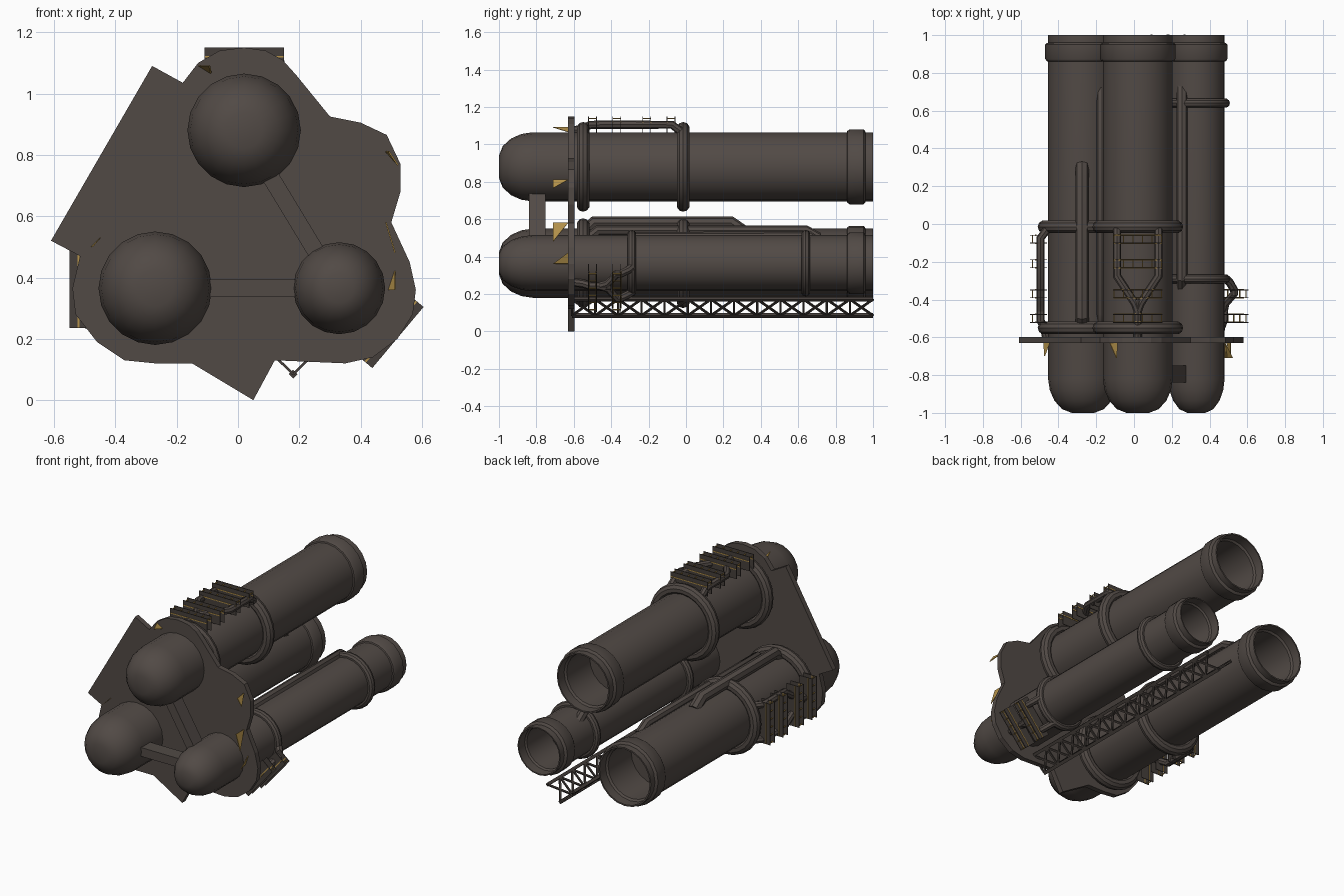
import bpy, bmesh, math
from mathutils import Vector

if "Cube" in bpy.data.objects:
    bpy.data.objects.remove(bpy.data.objects["Cube"])


def material(name, rgb):
    m = bpy.data.materials.new(name)
    m.diffuse_color = (*rgb, 1)
    m.use_nodes = True
    m.node_tree.nodes["Principled BSDF"].inputs["Base Color"].default_value = m.diffuse_color
    return m


HULL = material("dark brown metal", (0.083, 0.068, 0.060))
DARK = material("darker frame metal", (0.060, 0.049, 0.043))
OCHRE = material("ochre paint", (0.46, 0.29, 0.07))


def finish(name, bm, mat, smooth=False):
    bmesh.ops.recalc_face_normals(bm, faces=bm.faces)
    me = bpy.data.meshes.new(name)
    bm.to_mesh(me)
    bm.free()
    ob = bpy.data.objects.new(name, me)
    bpy.context.collection.objects.link(ob)
    me.materials.append(mat)
    if smooth:
        shade(ob)
    return ob


def shade(ob):
    bpy.ops.object.select_all(action='DESELECT')
    ob.select_set(True)
    bpy.context.view_layer.objects.active = ob
    bpy.ops.object.shade_smooth_by_angle(angle=math.radians(35))


def lathe(name, cx, cz, profile, mat, n=20, closed=False):
    """Revolve (radius, y) points about an axis along y."""
    bm = bmesh.new()
    rings = [[bm.verts.new((cx + r * math.sin(2 * math.pi * i / n), y,
                            cz + r * math.cos(2 * math.pi * i / n)))
              for i in range(n)] for r, y in profile]
    pairs = list(zip(rings, rings[1:]))
    if closed:
        pairs.append((rings[-1], rings[0]))
    else:
        bm.faces.new(rings[0])
        bm.faces.new(rings[-1])
    for a, b in pairs:
        for i in range(n):
            j = (i + 1) % n
            bm.faces.new((a[i], a[j], b[j], b[i]))
    return finish(name, bm, mat, True)


def hoop(name, cx, cz, y, major, minor):
    prof = [(major + minor * math.cos(k * math.pi / 5), y + minor * math.sin(k * math.pi / 5))
            for k in range(10)]
    return lathe(name, cx, cz, prof, HULL, 24, True)


def pipe(name, pts, radius):
    cu = bpy.data.curves.new(name, 'CURVE')
    cu.dimensions = '3D'
    cu.bevel_depth = radius
    cu.bevel_resolution = 2
    cu.use_fill_caps = True
    sp = cu.splines.new('POLY')
    sp.points.add(len(pts) - 1)
    for p, c in zip(sp.points, pts):
        p.co = (*c, 1)
    ob = bpy.data.objects.new(name, cu)
    bpy.context.collection.objects.link(ob)
    ob.data.materials.append(HULL)
    bpy.ops.object.select_all(action='DESELECT')
    ob.select_set(True)
    bpy.context.view_layer.objects.active = ob
    bpy.ops.object.convert(target='MESH')
    shade(bpy.context.view_layer.objects.active)


def beam(bm, a, b, w, h, side=Vector((0, 1, 0))):
    """Box bar from a to b; w is its size along the side direction."""
    a, b = Vector(a), Vector(b)
    d = (b - a).normalized()
    s = (side - d * side.dot(d)).normalized()
    t = d.cross(s)
    vs = [bm.verts.new(p + s * w / 2 * i + t * h / 2 * j)
          for p in (a, b) for i, j in ((-1, -1), (1, -1), (1, 1), (-1, 1))]
    for f in ((0, 1, 2, 3), (4, 5, 6, 7), (0, 1, 5, 4), (1, 2, 6, 5), (2, 3, 7, 6), (3, 0, 4, 7)):
        bm.faces.new([vs[i] for i in f])


def prism(name, poly, offset, mat):
    bm = bmesh.new()
    f = bm.faces.new([bm.verts.new(p) for p in poly])
    ext = bmesh.ops.extrude_face_region(bm, geom=[f], use_keep_orig=True)
    bmesh.ops.translate(bm, vec=offset, verts=[v for v in ext['geom'] if isinstance(v, bmesh.types.BMVert)])
    return finish(name, bm, mat)


# name, centre x, centre z, radius, service side angle, rail radius, hoops, tube, rail positions
TANKS = [
    ("upper", 0.02, 0.88, 0.185, 90, 0.270, (-0.55, -0.015), 0.035, (-0.08, -0.21, -0.37, -0.50)),
    ("left", -0.27, 0.365, 0.185, 180, 0.280, (-0.55, -0.015), 0.035, (-0.08, -0.21, -0.37, -0.50)),
    ("right", 0.33, 0.365, 0.150, -40, 0.250, (-0.29, 0.64), 0.025, (-0.37, -0.50)),
]
for name, cx, cz, R, ang, rr, hoops, tube, rails in TANKS:
    # domed tank with an open, stepped rear end
    lathe(name + "_tank", cx, cz, [
        (0.32 * R, -1.0), (0.6 * R, -0.98), (0.82 * R, -0.935), (0.95 * R, -0.88), (R, -0.82),
        (R, 0.86), (R + 0.008, 0.863), (R + 0.015, 0.875), (R + 0.015, 0.95), (R + 0.008, 0.957),
        (R, 0.96), (R, 1.0), (R * 0.95, 1.0), (R * 0.95, 0.94), (R * 0.89, 0.93), (R * 0.89, 0.70)], HULL)
    for k, y in enumerate(hoops):
        hoop(f"{name}_hoop_{k}", cx, cz, y, R + (0.02 if R > 0.16 else 0.003), tube)

    out = Vector((math.cos(math.radians(ang)), 0, math.sin(math.radians(ang))))
    lat = Vector((-out.z, 0, out.x))

    def P(u, y, r):
        return Vector((cx, y, cz)) + out * r + lat * u

    # forked feed pipes on the service side
    y0 = -0.015 if R > 0.16 else -0.29
    length = 0.20 if R > 0.16 else 0.02
    top = R + 0.04
    pr = 0.022
    w = 0.11 if R > 0.16 else 0.085
    for s in (-1, 1):
        pipe(f"{name}_feed_pipe", [P(s * w, y0, R * 0.9), P(s * w, y0 - 0.02, R + 0.01),
                                   P(s * w, y0 - 0.06, top), P(s * w, y0 - 0.06 - length, top),
                                   P(s * 0.015, -0.42, top), P(0, -0.46, top)], pr)
    pipe(name + "_feed_stem", [P(0, -0.40, top), P(0, -0.51, top), P(0, -0.55, top - 0.02), P(0, -0.60, R + 0.01)], pr)

    # paired railing panels with ochre rungs
    dark, ochre = bmesh.new(), bmesh.new()
    for y in rails:
        for e in (-0.021, 0.021):
            beam(dark, P(-0.13, y + e, rr - 0.045), P(0.13, y + e, rr - 0.045), 0.004, 0.09)
            beam(ochre, P(-0.128, y + e, rr - 0.03), P(0.128, y + e, rr - 0.03), 0.008, 0.006)
        for k in range(6):
            u = -0.125 + 0.05 * k
            beam(ochre, P(u, y - 0.021, rr - 0.012), P(u, y + 0.021, rr - 0.012), 0.005, 0.005, out)
    finish(name + "_railing_panels", dark, DARK)
    finish(name + "_railing_rungs", ochre, OCHRE)

# cross plate
outline = [(-0.28, 1.09), (-0.18, 1.035), (-0.13, 1.10), (-0.06, 1.14), (0.02, 1.15), (0.09, 1.14),
           (0.145, 1.11), (0.19, 1.06), (0.30, 0.925), (0.40, 0.905), (0.485, 0.865), (0.53, 0.77),
           (0.53, 0.68), (0.50, 0.58), (0.56, 0.45), (0.58, 0.36), (0.57, 0.28), (0.52, 0.20),
           (0.44, 0.14), (0.35, 0.12), (0.12, 0.13), (0.05, 0.0), (-0.15, 0.12), (-0.27, 0.12),
           (-0.37, 0.13), (-0.46, 0.19), (-0.53, 0.28), (-0.54, 0.365), (-0.515, 0.47), (-0.61, 0.52)]
prism("cross_plate", [(x, -0.63, z) for x, z in outline], (0, 0.033, 0), HULL)

# struts joining the domes
for name, a, b in (("lower_strut", (-0.12, -0.795, 0.365), (0.22, -0.795, 0.365)),
                   ("diagonal_strut", (0.09, -0.795, 0.755), (0.275, -0.795, 0.45))):
    bm = bmesh.new()
    beam(bm, a, b, 0.09, 0.056)
    finish(name, bm, HULL)

# long conduits with tapered ends
for name, x, z, ya, yb, r, dz in (("left_top_conduit", -0.275, 0.58, -0.52, 0.24, 0.036, -0.05),
                                  ("left_side_conduit", -0.17, 0.54, -0.50, 0.64, 0.028, -0.04),
                                  ("right_top_conduit", 0.255, 0.505, -0.32, 0.66, 0.030, -0.05)):
    pipe(name, [(x, ya - 0.02, z + dz), (x, ya + 0.03, z), (x, yb, z), (x, yb + 0.07, z + dz)], r)

# V-shaped lattice truss under the tanks
bm = bmesh.new()
low = Vector((0.18, 0, 0.085))
panels = 13
for s in (-1, 1):
    up = Vector((0.18 + s * 0.09, 0, 0.172))
    Y = [Vector((0, -0.61 + 1.61 * k / panels, 0)) for k in range(panels + 1)]
    nrm = Vector((1, 0, -s))
    beam(bm, up + Y[0], up + Y[-1], 0.018, 0.018, nrm)
    if s == 1:
        beam(bm, low + Y[0], low + Y[-1], 0.02, 0.02, nrm)
    for k in range(panels):
        beam(bm, low + Y[k], up + Y[k + 1], 0.008, 0.012, nrm)
        beam(bm, up + Y[k], low + Y[k + 1], 0.008, 0.012, nrm)
        beam(bm, low + Y[k], up + Y[k], 0.008, 0.012, nrm)
finish("lattice_truss", bm, DARK)

# ochre gusset triangles in front of the plate
for k, tri in enumerate([
        [(0.49, -0.71, 0.81), (0.48, -0.63, 0.81), (0.52, -0.71, 0.765)],
        [(0.48, -0.71, 0.58), (0.48, -0.63, 0.58), (0.51, -0.71, 0.48)],
        [(0.51, -0.63, 0.42), (0.49, -0.63, 0.36), (0.51, -0.71, 0.36)],
        [(-0.13, -0.63, 1.09), (-0.09, -0.63, 1.065), (-0.095, -0.71, 1.09)],
        [(-0.48, -0.63, 0.50), (-0.45, -0.63, 0.53), (-0.475, -0.70, 0.50)]]):
    prism(f"gusset_{k}", tri, (0.004, 0, 0.002), OCHRE)
